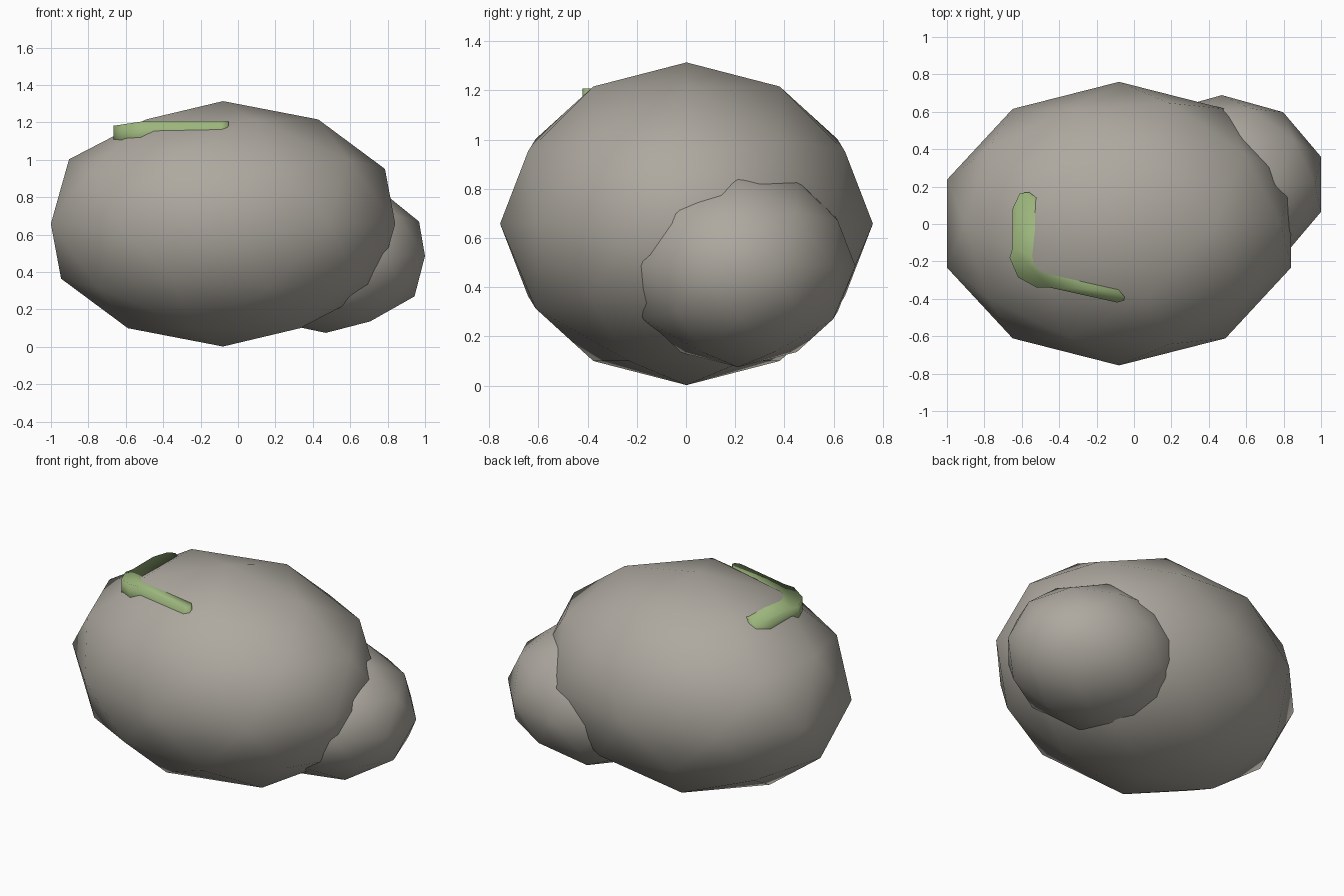
import bpy, bmesh

if "Cube" in bpy.data.objects:
    bpy.data.objects.remove(bpy.data.objects["Cube"])


def material(name, rgb):
    m = bpy.data.materials.new(name)
    m.diffuse_color = (*rgb, 1)
    m.use_nodes = True
    m.node_tree.nodes["Principled BSDF"].inputs["Base Color"].default_value = m.diffuse_color
    return m


stone = material("warm grey stone", (0.42, 0.395, 0.35))
green = material("moss green", (0.33, 0.46, 0.20))


def finish(bm, name, mat):
    bmesh.ops.recalc_face_normals(bm, faces=bm.faces)
    for f in bm.faces:
        f.smooth = True
    mesh = bpy.data.meshes.new(name)
    bm.to_mesh(mesh)
    bm.free()
    mesh.materials.append(mat)
    ob = bpy.data.objects.new(name, mesh)
    bpy.context.collection.objects.link(ob)
    return ob


def boulder(name, centre, radii):
    bm = bmesh.new()
    bmesh.ops.create_icosphere(bm, subdivisions=2, radius=1)
    bmesh.ops.scale(bm, vec=radii, verts=bm.verts)
    bmesh.ops.translate(bm, vec=centre, verts=bm.verts)
    return finish(bm, name, stone)


# Two overlapping low-poly boulders
boulder("large_boulder", (-0.08, 0.002, 0.658), (0.968, 0.758, 0.656))
boulder("small_boulder", (0.47, 0.212, 0.486), (0.557, 0.477, 0.411))

# Thin moss slab, emerging along two edges of the boulder's crown
outline = [(-0.56, 0.17), (-0.61, 0.165), (-0.65, 0.08), (-0.65, -0.13),
           (-0.665, -0.18), (-0.62, -0.285), (-0.52, -0.34), (-0.45, -0.34),
           (-0.09, -0.42), (-0.055, -0.41), (-0.05, -0.39), (-0.08, -0.355),
           (-0.15, -0.2), (-0.42, 0.06)]
bm = bmesh.new()
top = [bm.verts.new((x, y, 1.207 + 0.15 * min(0, x + 0.5))) for x, y in outline]
low = [bm.verts.new((x, y, 1.07)) for x, y in outline]
bm.faces.new(top)
bm.faces.new(low[::-1])
for i in range(len(top)):
    j = (i + 1) % len(top)
    bm.faces.new((top[i], low[i], low[j], top[j]))
finish(bm, "moss_patch", green)
